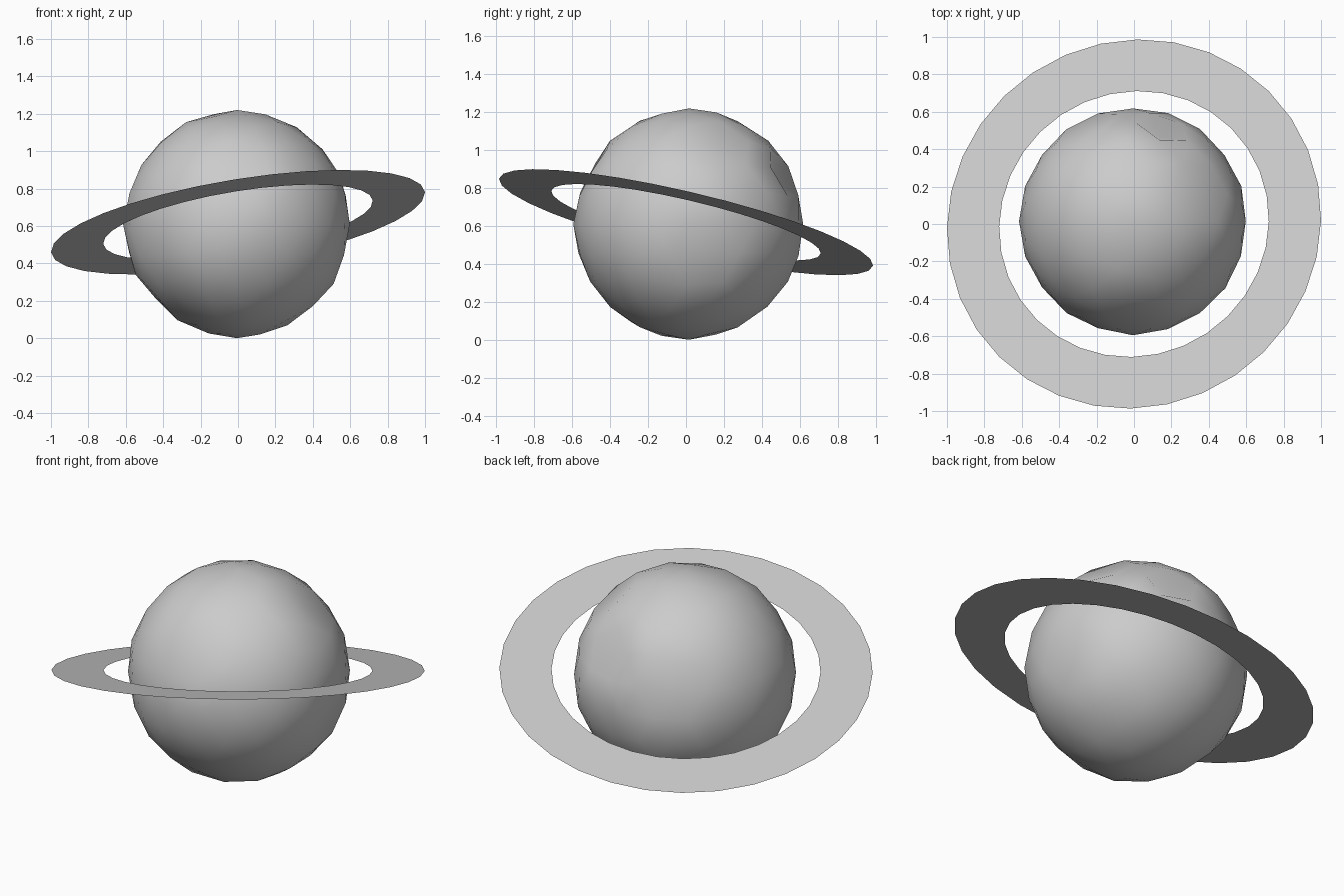
import bpy, bmesh, random
from math import cos, sin, pi
from mathutils import Vector

if "Cube" in bpy.data.objects:
    bpy.data.objects.remove(bpy.data.objects["Cube"])

random.seed(4)


def add_object(name, bm):
    mesh = bpy.data.meshes.new(name)
    bm.to_mesh(mesh)
    bm.free()
    ob = bpy.data.objects.new(name, mesh)
    bpy.context.collection.objects.link(ob)
    return ob


# planet: coarse, smooth-shaded ball with a few pushed-in dents
R = 0.61
bm = bmesh.new()
bmesh.ops.create_icosphere(bm, subdivisions=3, radius=R)
bm.verts.ensure_lookup_table()
dents = [  # direction from centre, depth
    ((0.25, 0.52, 0.25), 0.08),
    ((0.43, 0.17, 0.38), 0.04),
    ((0.03, -0.46, 0.37), 0.03),
    ((-0.10, -0.12, 0.57), 0.015),
    ((0.54, 0.08, -0.26), 0.035),
    ((-0.20, -0.30, -0.50), 0.02),
    ((-0.45, -0.10, -0.38), 0.02),
    ((-0.25, 0.54, 0.10), 0.03),
]
for v in bm.verts:
    if abs(v.co.z) < 0.6:
        v.co *= 1 - random.uniform(0, 0.015)
for direction, depth in dents:
    d = Vector(direction).normalized()
    v = max((v for v in bm.verts if abs(v.co.z) < 0.6),
            key=lambda v: v.co.normalized().dot(d))
    v.co *= 1 - depth / R
for f in bm.faces:
    f.smooth = True
planet = add_object("planet", bm)
planet.location = (-0.005, 0.015, R)

# ring: flat tilted band of 32 segments, high at the front and right
N = 32
bm = bmesh.new()
loops = [[bm.verts.new((r * cos(2 * pi * i / N), r * sin(2 * pi * i / N), 0))
          for i in range(N)] for r in (0.73, 1.013)]
inner, outer = loops
for i in range(N):
    j = (i + 1) % N
    bm.faces.new((inner[i], outer[i], outer[j], inner[j]))
ring = add_object("ring", bm)
ring.location = (0, 0, 0.62)
ring.rotation_mode = 'QUATERNION'
ring.rotation_quaternion = Vector((0, 0, 1)).rotation_difference(
    Vector((-0.165, 0.235, 1)))
